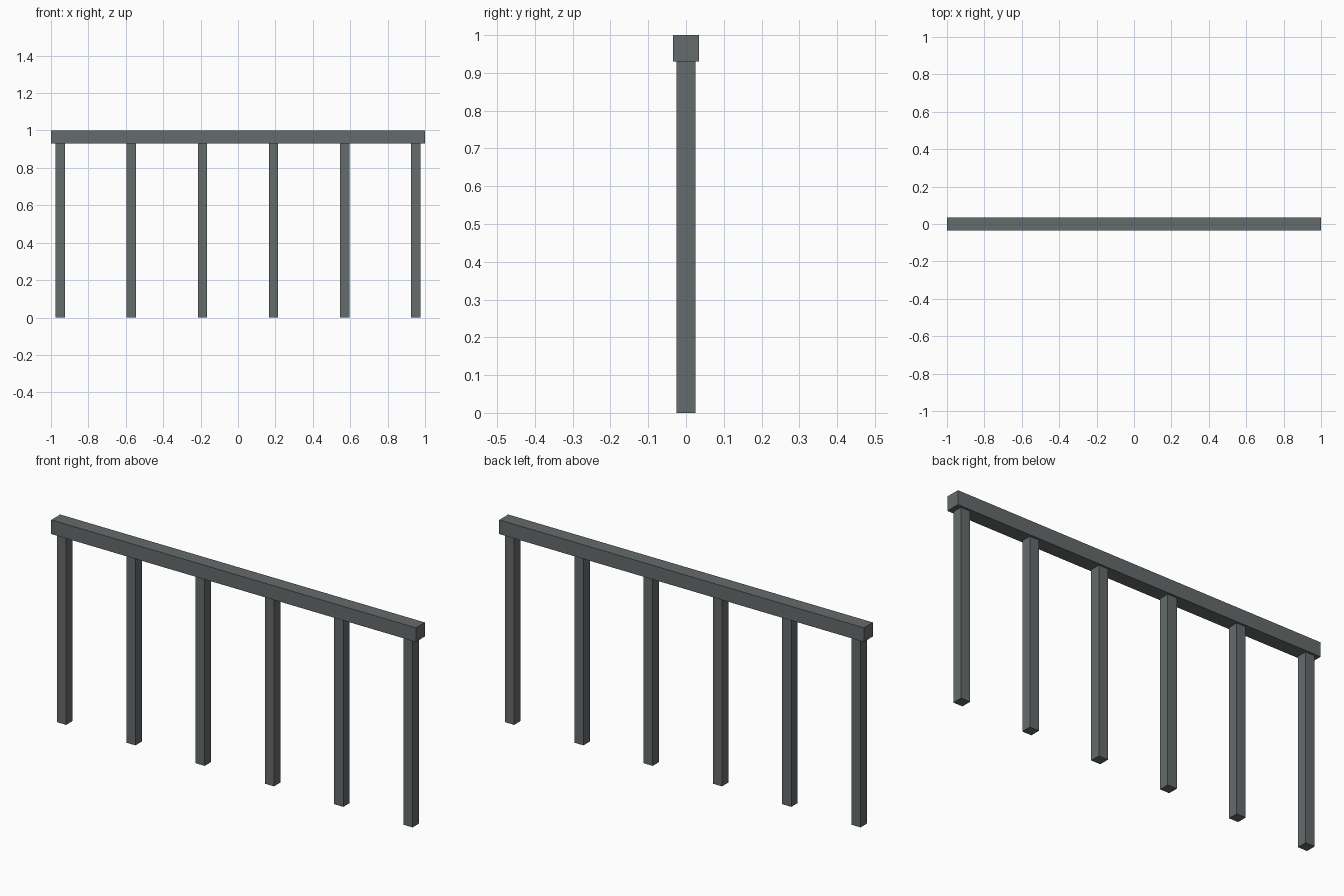
import bpy

if "Cube" in bpy.data.objects:
    bpy.data.objects.remove(bpy.data.objects["Cube"])

# Dark grey metal
metal = bpy.data.materials.new("dark_metal")
metal.diffuse_color = (0.13, 0.145, 0.147, 1)
metal.use_nodes = True
metal.node_tree.nodes["Principled BSDF"].inputs["Base Color"].default_value = metal.diffuse_color


def box(name, size, centre):
    bpy.ops.mesh.primitive_cube_add(size=1, location=centre)
    ob = bpy.context.object
    ob.name = name
    ob.scale = size
    bpy.ops.object.transform_apply(location=False, rotation=False, scale=True)
    ob.data.materials.append(metal)
    return ob


LENGTH, HEIGHT = 2.0, 1.0
RAIL, POST = 0.07, 0.05
POST_COUNT, END_X = 6, 0.95

# Top rail
box("top_rail", (LENGTH, RAIL, RAIL), (0, 0, HEIGHT - RAIL / 2))

# Evenly spaced posts under the rail
post_height = HEIGHT - RAIL
for i in range(POST_COUNT):
    x = -END_X + i * 2 * END_X / (POST_COUNT - 1)
    box(f"post_{i + 1}", (POST, POST, post_height), (x, 0, post_height / 2))
